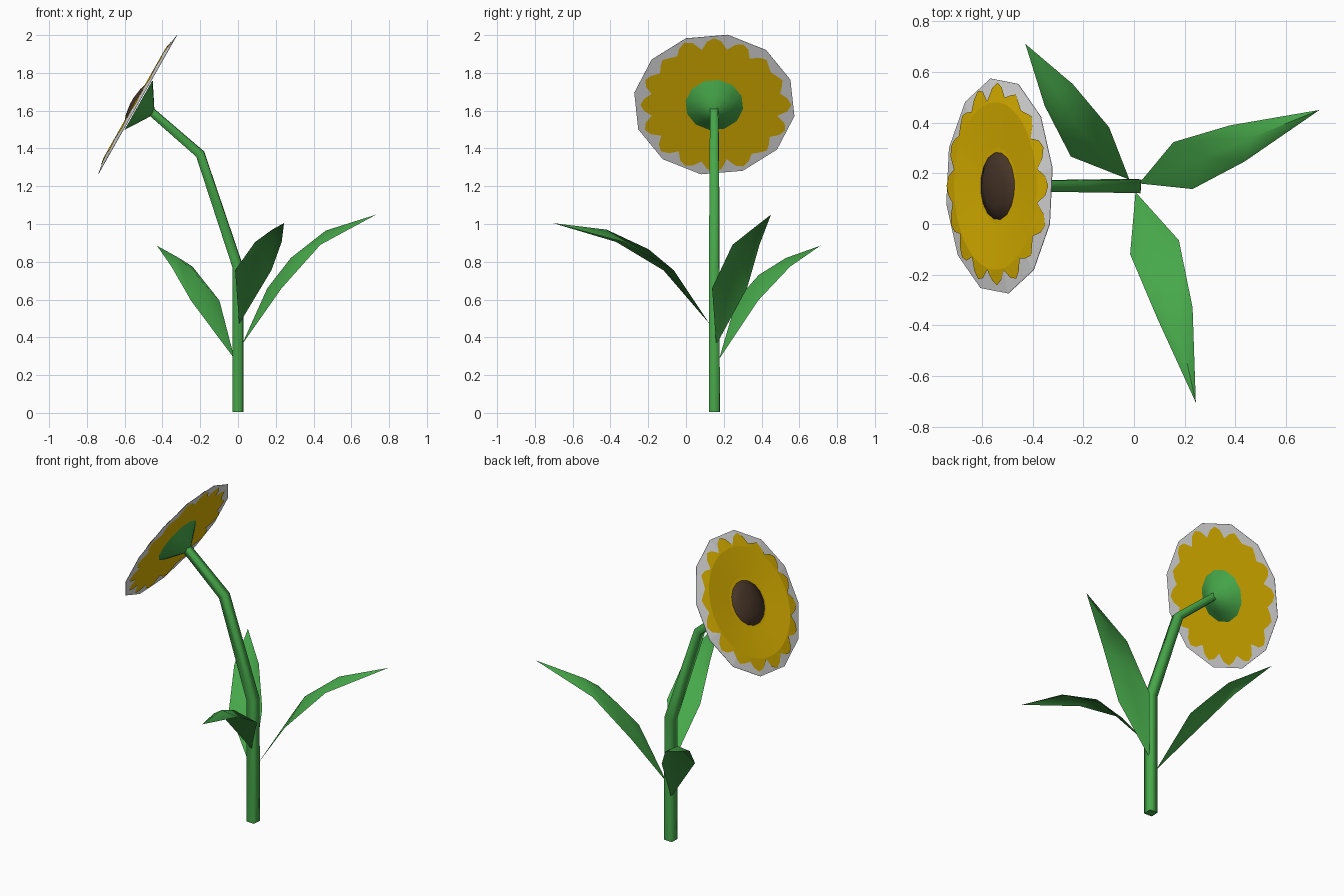
import bpy, bmesh, math, random
from mathutils import Vector, Matrix

if "Cube" in bpy.data.objects:
    bpy.data.objects.remove(bpy.data.objects["Cube"])

random.seed(4)


def material(name, rgb):
    m = bpy.data.materials.new(name)
    m.diffuse_color = (*rgb, 1)
    m.use_nodes = True
    m.node_tree.nodes["Principled BSDF"].inputs["Base Color"].default_value = m.diffuse_color
    return m


GREEN = material("leaf green", (0.062, 0.39, 0.068))
YELLOW = material("petal yellow", (0.80, 0.50, 0.0))
GREY = material("pale grey", (0.88, 0.88, 0.88))
BROWN = material("seed brown", (0.066, 0.037, 0.022))


def make(name, verts, faces, mat, smooth=None, matrix=None, fix_normals=True):
    me = bpy.data.meshes.new(name)
    me.from_pydata([tuple(v) for v in verts], [], faces)
    if fix_normals:
        bm = bmesh.new()
        bm.from_mesh(me)
        bmesh.ops.recalc_face_normals(bm, faces=bm.faces)
        bm.to_mesh(me)
        bm.free()
    me.materials.append(mat)
    ob = bpy.data.objects.new(name, me)
    bpy.context.collection.objects.link(ob)
    if matrix:
        ob.matrix_world = matrix
    if smooth:
        bpy.ops.object.select_all(action='DESELECT')
        ob.select_set(True)
        bpy.context.view_layer.objects.active = ob
        bpy.ops.object.shade_smooth_by_angle(angle=math.radians(smooth))
    return ob


def bridge(rings, caps=(True, True)):
    """Join equal rings of points into quads, with optional end caps."""
    n = len(rings[0])
    verts = [v for r in rings for v in r]
    faces = [(k * n + i, k * n + (i + 1) % n, (k + 1) * n + (i + 1) % n, (k + 1) * n + i)
             for k in range(len(rings) - 1) for i in range(n)]
    if caps[0]:
        faces.append(tuple(reversed(range(n))))
    if caps[1]:
        faces.append(tuple(range((len(rings) - 1) * n, len(rings) * n)))
    return verts, faces


def circle(n, r, z, start=9.5):
    a = [math.radians(start) + math.tau * i / n for i in range(n)]
    return [Vector((r * math.cos(t), r * math.sin(t), z)) for t in a]


# Stem: bent, tapering square tube with softly shaded sides
path = [Vector(p) for p in ((0, 0.15, 0.005), (0, 0.15, 0.77), (-0.2, 0.15, 1.37), (-0.465, 0.15, 1.6))]
half_widths = (0.0275, 0.027, 0.024, 0.021)
rings = []
for i, (p, h) in enumerate(zip(path, half_widths)):
    d1 = (path[i] - path[i - 1]).normalized() if i else Vector((0, 0, 1))
    d2 = (path[i + 1] - p).normalized() if i < 3 else d1
    t = (d1 + d2).normalized()
    side = Vector((0, 1, 0))
    across = side.cross(t)
    rings.append([p + h * math.sqrt(2) * (side * math.cos(a) + across * math.sin(a))
                  for a in (math.tau * (k + 0.5) / 4 + 0.05 for k in range(4))])
stem = make("stem", *bridge(rings), GREEN, smooth=100)
for e in stem.data.edges:  # crisp end caps
    e.use_edge_sharp = max(e.vertices) < 4 or min(e.vertices) >= 12


# Leaves: (edge distance, half width, edge height, rib distance, rib height, sideways shift) per row
def leaf(name, base, tip, rows):
    base, tip = Vector(base), Vector(tip)
    d = (tip - base).to_2d().normalized()
    along, across, up = Vector((d.x, d.y, 0)), Vector((-d.y, d.x, 0)), Vector((0, 0, 1))
    verts = [base]
    for s, w, z, rs, rz, shift in rows:
        verts += [base + along * s + across * (shift + w) + up * z,
                  base + along * rs + across * shift + up * rz,
                  base + along * s + across * (shift - w) + up * z]
    verts.append(tip)
    faces = [(0, 2, 1), (0, 3, 2), (1, 2, 5, 4), (2, 3, 6, 5), (4, 5, 7), (5, 6, 7)]
    make(name, verts, faces, GREEN, smooth=60)


leaf("right_leaf", (0.02, 0.16, 0.36), (0.732, 0.45, 1.05),
     [(0.187, 0.1, 0.30, 0.28, 0.46, 0), (0.418, 0.077, 0.53, 0.48, 0.605, 0)])
leaf("back_leaf", (-0.018, 0.175, 0.285), (-0.429, 0.711, 0.885),
     [(0.213, 0.095, 0.31, 0.29, 0.445, 0.033), (0.435, 0.07, 0.49, 0.46, 0.535, 0.018)])
leaf("front_leaf", (0.006, 0.126, 0.47), (0.244, -0.705, 1.005),
     [(0.23, 0.1, 0.285, 0.34, 0.396, 0.012), (0.5, 0.073, 0.435, 0.573, 0.50, 0.018)])

# Flower frame: local z is the facing direction
HEAD = Matrix(((0, 0.493, -0.87, -0.53), (-1, 0, 0, 0.15), (0, 0.87, 0.493, 1.632), (0, 0, 0, 1)))

# Pale twelve-sided flower disc, slightly swollen in front and dipping at the middle
RIM, RIDGE, DIP = (0.43, 0.002), (0.335, 0.016), (0.15, 0.004)
disc = [circle(12, RIM[0], 0)] + [circle(12, r, z) for r, z in (RIM, RIDGE, DIP)]
make("flower_disc", *bridge(disc), GREY, matrix=HEAD)

# Jagged yellow petal plates on both sides
N = 16
star = []
for i in range(N):
    tip = random.uniform(0.385, 0.412)
    for off, r in ((-0.5, random.uniform(0.335, 0.36)), (-0.25, tip - 0.018), (0.0, tip), (0.25, tip - 0.018)):
        star.append((math.tau * (i + off) / N, r))


def star_ring(height, radius=None):
    return [Vector(((radius or r) * math.cos(a), (radius or r) * math.sin(a), height(radius or r)))
            for a, r in star]


def front_height(r):
    (r0, z0), (r1, z1) = (RIDGE, RIM) if r > RIDGE[0] else (DIP, RIDGE)
    return z0 + (z1 - z0) * (r - r0) / (r1 - r0) + 0.004


def up_facing(rings):
    verts, faces = bridge(rings, (False, True))
    return verts, faces


make("front_petals", *up_facing([star_ring(front_height), star_ring(front_height, 0.33),
                                 star_ring(front_height, 0.15)]),
     YELLOW, matrix=HEAD, fix_normals=False)
back = star_ring(lambda r: -0.003)
make("back_petals", back, [tuple(reversed(range(len(back))))], YELLOW, matrix=HEAD, fix_normals=False)

# Seed dome in the middle of the flower
make("seed_head", *bridge([circle(16, 0.136, 0.003), circle(16, 0.132, 0.012),
                           circle(16, 0.08, 0.029), circle(16, 0.02, 0.038)]),
     BROWN, smooth=60, matrix=HEAD)

# Green cup joining the stem to the flower
make("cup", *bridge([circle(12, 0.154, -0.004), circle(12, 0.09, -0.045), circle(12, 0.022, -0.088)]),
     GREEN, smooth=50, matrix=HEAD)
